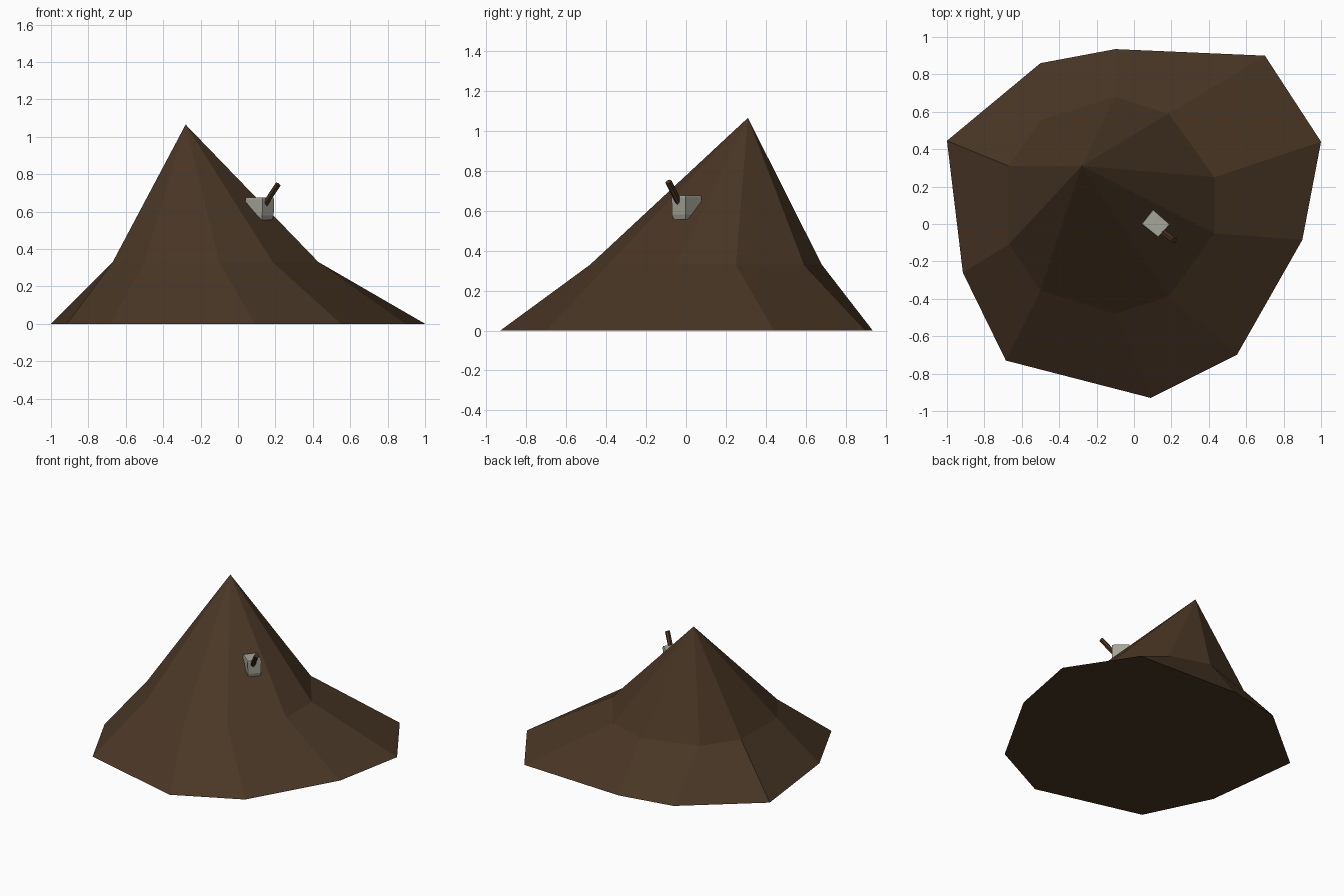
import bpy, bmesh
from mathutils import Vector

if "Cube" in bpy.data.objects:
    bpy.data.objects.remove(bpy.data.objects["Cube"])


def material(name, color):
    m = bpy.data.materials.new(name)
    m.diffuse_color = (*color, 1)
    m.use_nodes = True
    m.node_tree.nodes["Principled BSDF"].inputs["Base Color"].default_value = m.diffuse_color
    return m


def make_object(name, bm, mat):
    bmesh.ops.recalc_face_normals(bm, faces=bm.faces)
    mesh = bpy.data.meshes.new(name)
    bm.to_mesh(mesh)
    bm.free()
    mesh.materials.append(mat)
    ob = bpy.data.objects.new(name, mesh)
    bpy.context.collection.objects.link(ob)
    return ob


def loft(bm, rings):
    """Join equal-sized rings of points with quads and return vertex rings."""
    vs = [[bm.verts.new(p) for p in r] for r in rings]
    for a, b in zip(vs, vs[1:]):
        n = len(a)
        for i in range(n):
            j = (i + 1) % n
            bm.faces.new((a[i], a[j], b[j], b[i]))
    return vs


earth = material("earth brown", (0.068, 0.038, 0.019))
stone = material("pale stone", (0.39, 0.38, 0.32))
wood = material("dark wood", (0.062, 0.031, 0.014))

# Mound: irregular base, shoulder ring and off-centre peak
base = [(-1, .445), (-.5, .86), (-.1, .935), (.70, .90), (1, .44),
        (.90, -.085), (.55, -.70), (.09, -.93), (-.685, -.73), (-.915, -.26)]
shoulder = [(-.67, .31), (-.50, .555), (-.10, .68), (.185, .59), (.43, .25),
            (.43, -.05), (.185, -.39), (-.10, -.48), (-.50, -.355), (-.67, -.11)]
bm = bmesh.new()
low, mid = loft(bm, [[(x, y, 0) for x, y in base],
                     [(x, y, .33) for x, y in shoulder]])
bm.faces.new(low)
peak = bm.verts.new((-.28, .31, 1.065))
for i in range(10):
    bm.faces.new((mid[i], mid[(i + 1) % 10], peak))
make_object("mound", bm, earth)

# Stone hammer head half sunk in the slope, tapered toward its lower edge
top = [(.04, .0), (.102, .078), (.193, -.002), (.13, -.072)]
cx, cy = [sum(p[k] for p in top) / 4 for k in (0, 1)]


def ring(s, z):
    return [(cx + (x - cx) * s, cy + (y - cy) * s, z) for x, y in top]


bm = bmesh.new()
rings = loft(bm, [ring(.85, .555), ring(.97, .58), ring(1, .665), ring(.95, .676)])
bm.faces.new(rings[0])
bm.faces.new(rings[-1])
make_object("stone_head", bm, stone)

# Wooden handle pointing up and outward
a, b = Vector((.125, -.02, .61)), Vector((.214, -.088, .745))
bm = bmesh.new()
bmesh.ops.create_cone(bm, cap_ends=True, segments=6, radius1=.017,
                      radius2=.017, depth=(b - a).length)
handle = make_object("handle", bm, wood)
handle.location = (a + b) / 2
handle.rotation_euler = (b - a).to_track_quat('Z', 'Y').to_euler()
